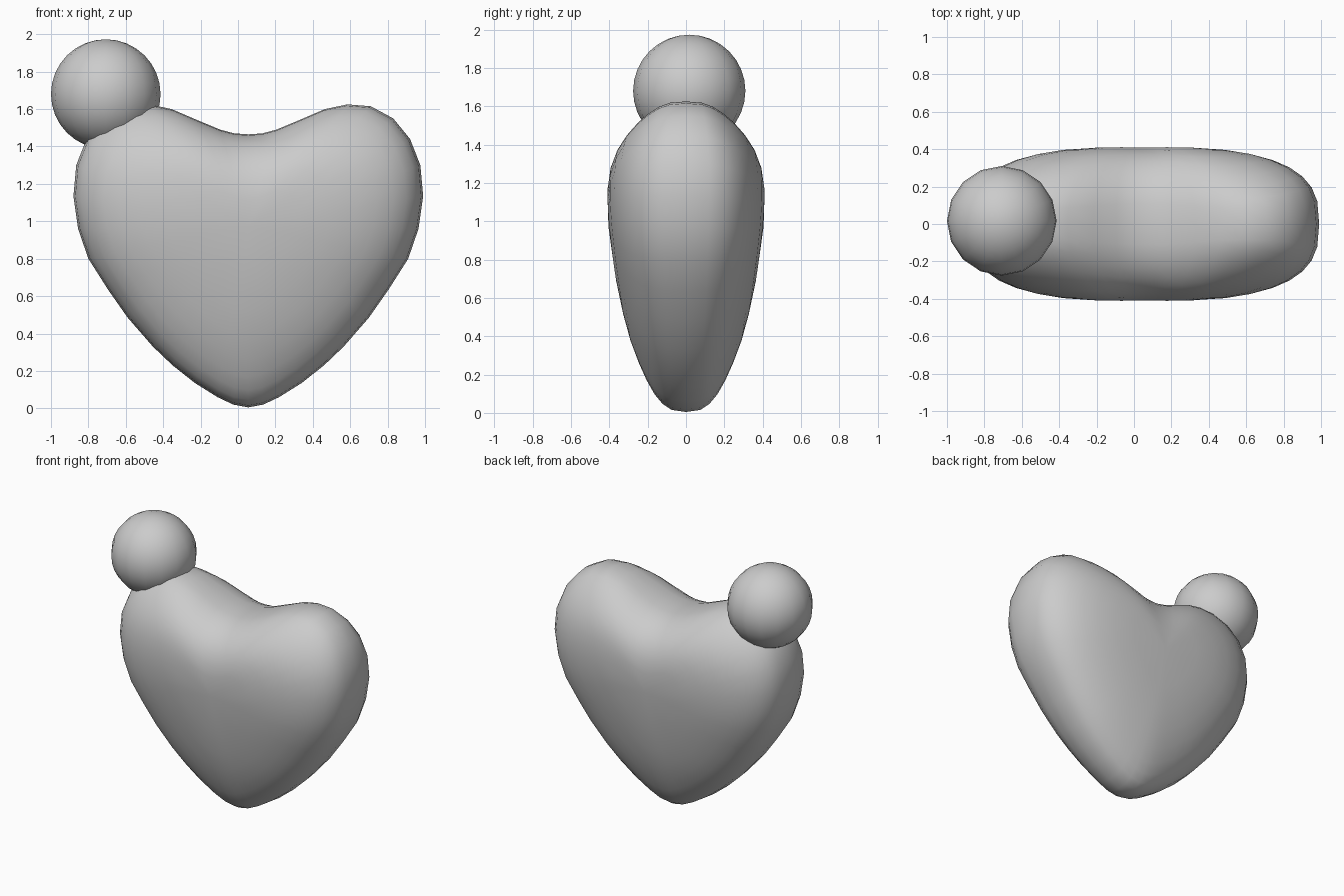
import bpy, bmesh, math

if "Cube" in bpy.data.objects:
    bpy.data.objects.remove(bpy.data.objects["Cube"])

# Right half of the heart outline (offset from axis, z), tip to notch
HALF = [(0, 0.005), (.08, .02), (.165, .06), (.285, .135), (.405, .23),
        (.51, .33), (.645, .485), (.75, .635), (.855, .80), (.91, .96),
        (.935, 1.135), (.92, 1.30), (.865, 1.44), (.775, 1.55),
        (.655, 1.615), (.53, 1.625), (.41, 1.60), (.27, 1.54),
        (.15, 1.49), (.075, 1.47), (0, 1.465)]
# Half thickness by height
THICK = [(0, .25), (.2, .285), (.4, .325), (.6, .355), (.8, .385), (1.0, .408),
         (1.15, .415), (1.3, .41), (1.4, .39), (1.5, .35), (1.63, .28)]
AXIS, MID, POWER, RINGS = 0.055, 0.97, 2.85, 9


def thickness(z):
    for (z0, t0), (z1, t1) in zip(THICK, THICK[1:]):
        if z <= z1:
            return t0 + (t1 - t0) * max(0, z - z0) / (z1 - z0)
    return THICK[-1][1]


def finish(bm, name):
    bmesh.ops.recalc_face_normals(bm, faces=bm.faces)
    for f in bm.faces:
        f.smooth = True
    mesh = bpy.data.meshes.new(name)
    bm.to_mesh(mesh)
    bm.free()
    obj = bpy.data.objects.new(name, mesh)
    bpy.context.collection.objects.link(obj)
    return obj


# Puffy heart: outline rings shrinking to a pole on front and back
outline = HALF + [(-x, z) for x, z in HALF[-2:0:-1]]
n = len(outline)
bm = bmesh.new()
rings = []
for k in range(-RINGS + 1, RINGS):
    a = math.pi / 2 * k / RINGS
    s = math.cos(a) ** (2 / POWER)
    depth = math.copysign(abs(math.sin(a)) ** (2 / POWER), k) if k else 0
    ring = []
    for x, z in outline:
        zz = MID + (z - MID) * s
        ring.append(bm.verts.new((AXIS + x * s, depth * thickness(zz), zz)))
    rings.append(ring)
for r0, r1 in zip(rings, rings[1:]):
    for i in range(n):
        j = (i + 1) % n
        bm.faces.new((r0[i], r0[j], r1[j], r1[i]))
for ring, side in ((rings[0], -1), (rings[-1], 1)):
    pole = bm.verts.new((AXIS, side * thickness(MID), MID))
    for i in range(n):
        bm.faces.new((ring[i], ring[(i + 1) % n], pole))
finish(bm, "heart_body")

# Ball on the upper left lobe
bm = bmesh.new()
bmesh.ops.create_uvsphere(bm, u_segments=16, v_segments=16, radius=0.293)
ball = finish(bm, "ball")
ball.location = (-0.707, 0.017, 1.68)
